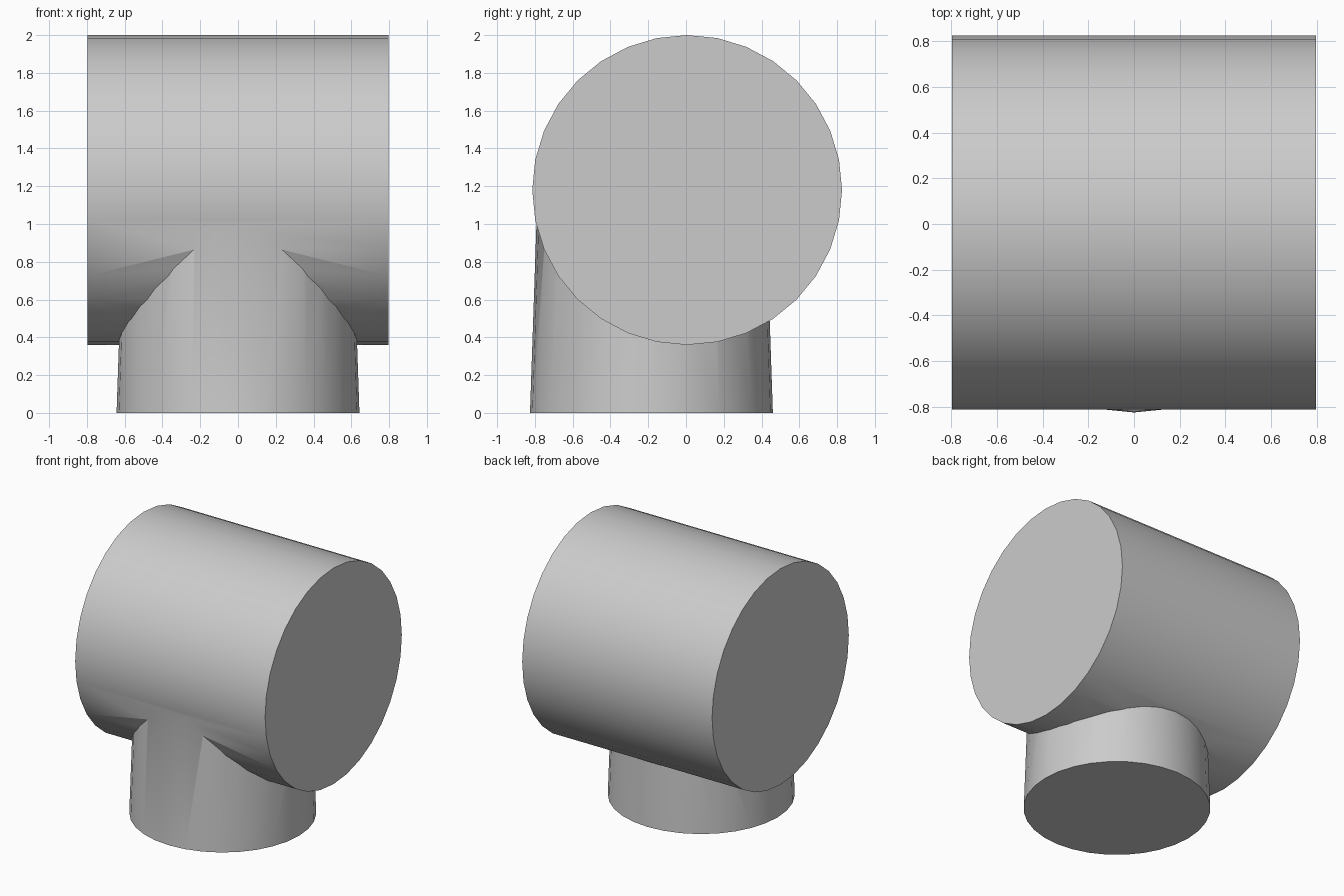
import bpy
import math

cube = bpy.data.objects.get("Cube")
if cube:
    bpy.data.objects.remove(cube, do_unlink=True)

# One plain grey for the whole body
GREY = (0.6, 0.6, 0.6, 1.0)
grey = bpy.data.materials.new("plain grey")
grey.use_nodes = True
grey.diffuse_color = GREY
grey.node_tree.nodes["Principled BSDF"].inputs["Base Color"].default_value = GREY


def drum(name, r_bottom, r_top, depth, location, rotation=(0, 0, 0)):
    """Capped 32-sided cylinder or cone with its transform applied."""
    bpy.ops.mesh.primitive_cone_add(vertices=32, radius1=r_bottom, radius2=r_top,
                                    depth=depth, location=location, rotation=rotation)
    obj = bpy.context.object
    obj.name = name
    obj.data.materials.append(grey)
    bpy.ops.object.transform_apply(location=True, rotation=True, scale=True)
    return obj


# Tapered round base, running up inside the barrel
BASE_TOP = 1.2
base = drum("base", 0.643, 0.602, BASE_TOP, (0, -0.183, BASE_TOP / 2))

# Horizontal barrel lying along x
barrel = drum("barrel", 0.82, 0.82, 1.594, (0, 0.006, 1.18), (0, math.pi / 2, 0))

# Merge both into one clean shell
union = barrel.modifiers.new("join base", 'BOOLEAN')
union.operation = 'UNION'
union.solver = 'EXACT'
union.object = base
bpy.ops.object.modifier_apply(modifier=union.name)
bpy.data.objects.remove(base, do_unlink=True)
barrel.name = "barrel_on_base"

# Smooth sides, sharp rims
bpy.ops.object.shade_smooth_by_angle(angle=math.radians(30))
